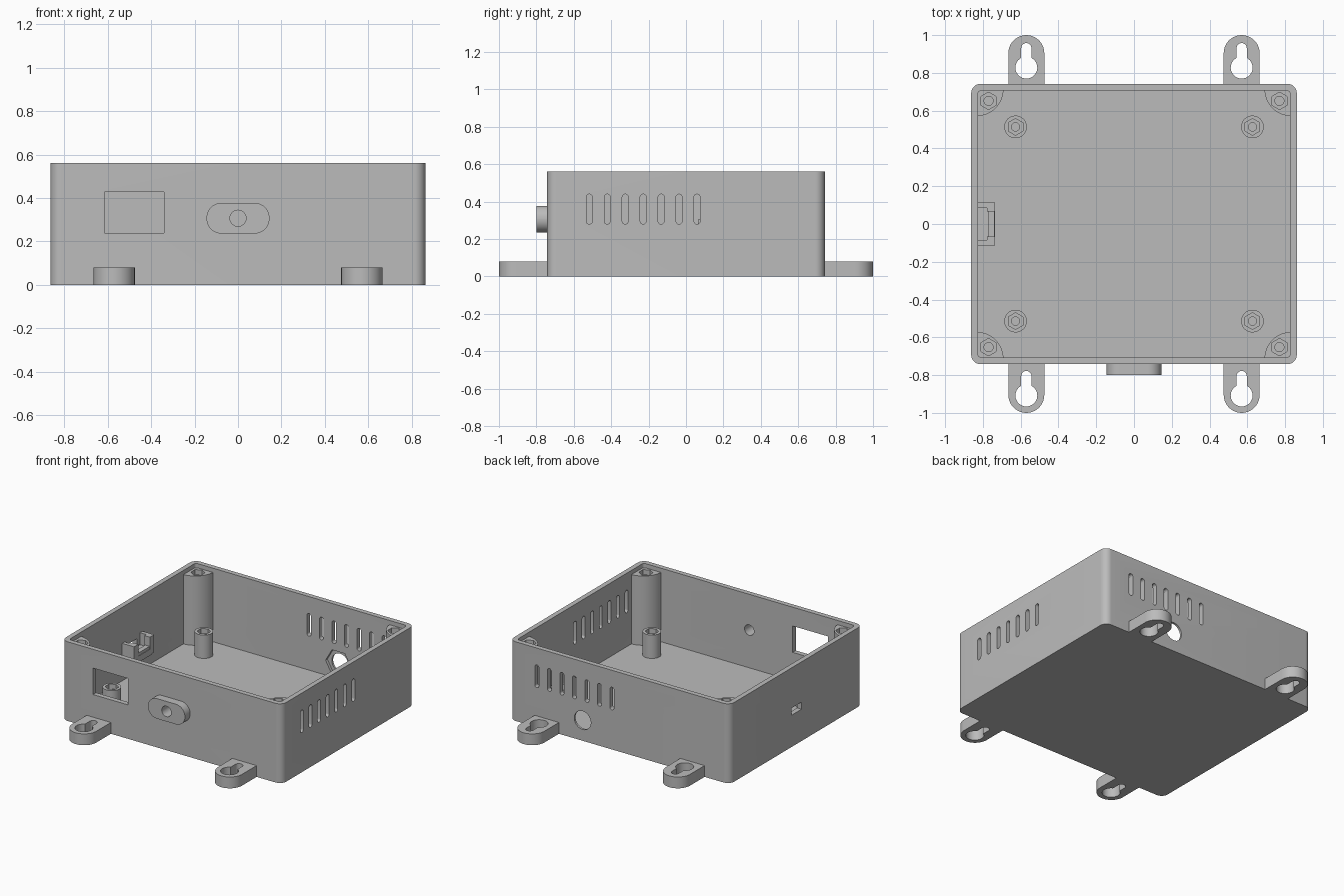
import bpy
import bmesh
from math import cos, sin, pi, radians, asin

if "Cube" in bpy.data.objects:
    bpy.data.objects.remove(bpy.data.objects["Cube"], do_unlink=True)

# Single grey plastic
grey = bpy.data.materials.new("grey_plastic")
grey.use_nodes = True
grey.diffuse_color = (0.5, 0.5, 0.5, 1)
grey.node_tree.nodes["Principled BSDF"].inputs["Base Color"].default_value = (0.5, 0.5, 0.5, 1)

W, D, H = 0.862, 0.742, 0.56     # half width, half depth, height
WALL, FLOOR = 0.035, 0.04


# 2D outlines
def arc(cx, cy, r, a0, a1, n=10):
    return [(cx + r * cos(a0 + (a1 - a0) * i / n),
             cy + r * sin(a0 + (a1 - a0) * i / n)) for i in range(n + 1)]


def circle(cx, cy, r, n=32, turn=0.0):
    return arc(cx, cy, r, turn, turn + 2 * pi, n)[:-1]


def hexagon(cx, cy, r, turn=0.0):
    return circle(cx, cy, r, 6, turn)


def rect(u0, v0, u1, v1):
    return [(u0, v0), (u1, v0), (u1, v1), (u0, v1)]


def rounded(cx, cy, hw, hh, r):
    pts = []
    for k, (sx, sy) in enumerate([(1, 1), (-1, 1), (-1, -1), (1, -1)]):
        pts += arc(cx + sx * (hw - r), cy + sy * (hh - r), r, k * pi / 2, (k + 1) * pi / 2)
    return pts


def keyhole(cx, cy):
    big, small, reach = 0.058, 0.027, 0.13
    gap = asin(small / big)
    return (arc(cx, cy, big, pi / 2 + gap, 2.5 * pi - gap, 28)
            + arc(cx, cy + reach - small, small, 0, pi, 12))


# Prism of an outline along one axis: (outline, low, high, axis)
def add_prism(bm, outline, lo, hi, axis="z"):
    place = {"z": lambda u, v, w: (u, v, w),
             "y": lambda u, v, w: (u, w, v),
             "x": lambda u, v, w: (w, u, v)}[axis]
    low = [bm.verts.new(place(u, v, lo)) for u, v in outline]
    high = [bm.verts.new(place(u, v, hi)) for u, v in outline]
    faces = [bm.faces.new(low), bm.faces.new(high)]
    for i in range(len(low)):
        j = (i + 1) % len(low)
        faces.append(bm.faces.new((low[i], low[j], high[j], high[i])))
    bmesh.ops.recalc_face_normals(bm, faces=faces)


def make(name, prisms):
    bm = bmesh.new()
    for p in prisms:
        add_prism(bm, *p)
    # drop repeated points where arcs meet
    bmesh.ops.remove_doubles(bm, verts=bm.verts, dist=1e-5)
    mesh = bpy.data.meshes.new(name)
    bm.to_mesh(mesh)
    bm.free()
    obj = bpy.data.objects.new(name, mesh)
    bpy.context.collection.objects.link(obj)
    mesh.materials.append(grey)
    return obj


def select(obj):
    bpy.ops.object.select_all(action="DESELECT")
    bpy.context.view_layer.objects.active = obj
    obj.select_set(True)


def part(name, solids, *cut_groups):
    obj = make(name, solids)
    select(obj)
    for cuts in cut_groups:
        cutter = make(name + "_cutter", cuts)
        cutter.hide_render = True
        mod = obj.modifiers.new("cut", "BOOLEAN")
        mod.operation, mod.solver, mod.object = "DIFFERENCE", "EXACT", cutter
        bpy.ops.object.modifier_apply(modifier=mod.name)
        bpy.data.objects.remove(cutter, do_unlink=True)
    select(obj)
    bpy.ops.object.shade_smooth_by_angle(angle=radians(30))
    return obj


# Case: open tray with vents and ports
cavity = [(rounded(0, 0, W - WALL, D - WALL, 0.02), FLOOR, H + 0.1)]
openings = []
for i in range(7):
    openings.append((rounded(-0.517 + 0.096 * i, 0.36, 0.016, 0.08, 0.016), W - 0.1, W + 0.1, "x"))
    openings.append((rounded(0.06 + 0.098 * i, 0.36, 0.016, 0.08, 0.016), D - 0.1, D + 0.1, "y"))
openings += [
    (rect(-0.615, 0.24, -0.34, 0.427), -D - 0.1, -D + 0.1, "y"),
    (circle(0, 0.307, 0.037), -D - 0.1, -D + 0.1, "y"),
    (circle(0.29, 0.145, 0.065), D - 0.1, D + 0.1, "y"),
    (rect(-0.06, 0.225, 0.05, 0.275), -W - 0.1, -W + 0.08, "x"),
]
nut_recess = [(hexagon(0.29, 0.145, 0.1), D - 0.1, D - 0.015, "y")]
part("case", [(rounded(0, 0, W, D, 0.05), 0, H)], cavity, openings, nut_recess)

# Front boss with a through hole
part("front_boss", [(rounded(0, 0.307, 0.145, 0.071, 0.07), -0.8, -D, "y")],
     [(circle(0, 0.307, 0.037), -0.9, -D + 0.1, "y")])

# Parts repeated at the four corners
for sx, side in ((1, "left"), (-1, "right")):
    for sy, end in ((1, "back"), (-1, "front")):
        tag = f"{end}_{side}"

        # Quarter-round lid screw post with hex pocket
        cx, cy = sx * (W - 0.028), sy * (D - 0.028)
        start = {(1, 1): 2, (-1, 1): 3, (-1, -1): 0, (1, -1): 1}[(sx, sy)] * pi / 2
        x, y = sx * 0.77, sy * 0.652
        part("corner_post_" + tag,
             [([(cx, cy)] + arc(cx, cy, 0.143, start, start + pi / 2, 16), FLOOR - 0.01, 0.53)],
             [(hexagon(x, y, 0.046, pi / 6), 0.495, 0.6)],
             [(circle(x, y, 0.024, 24), 0.25, 0.6)])

        # Board standoff with hex pocket
        x, y = sx * 0.627, sy * 0.514
        part("standoff_" + tag,
             [(circle(x, y, 0.06), FLOOR - 0.01, 0.205)],
             [(hexagon(x, y, 0.044, pi / 6), 0.17, 0.3)],
             [(circle(x, y, 0.022, 24), 0.06, 0.3)])

        # Mounting tab with keyhole
        x, r = sx * 0.57, 0.095
        tip = arc(x, sy * (1 - r), r, 0, sy * pi, 20)
        part("mounting_tab_" + tag,
             [([(x + r, sy * (D - 0.01))] + tip + [(x - r, sy * (D - 0.01))], 0, 0.08)],
             [(keyhole(x, 0.828 if sy > 0 else -0.908), -0.1, 0.2)])

# Connector bracket inside the right wall
inner = -W + WALL - 0.01
for s, end in ((1, "back"), (-1, "front")):
    lo, hi = sorted((s * 0.085, s * 0.113))
    part("bracket_arm_" + end, [(rect(inner, lo, -0.735, hi), 0.18, 0.305)])
    lo, hi = sorted((s * 0.065, s * 0.09))
    part("bracket_lip_" + end, [(rect(-0.778, lo, -0.735, hi), 0.18, 0.305)])
part("bracket_shelf", [(rect(inner, -0.09, -0.735, 0.09), 0.175, 0.22)])
part("bracket_stop", [(rect(-0.772, -0.066, -0.738, 0.066), 0.21, 0.24)])
